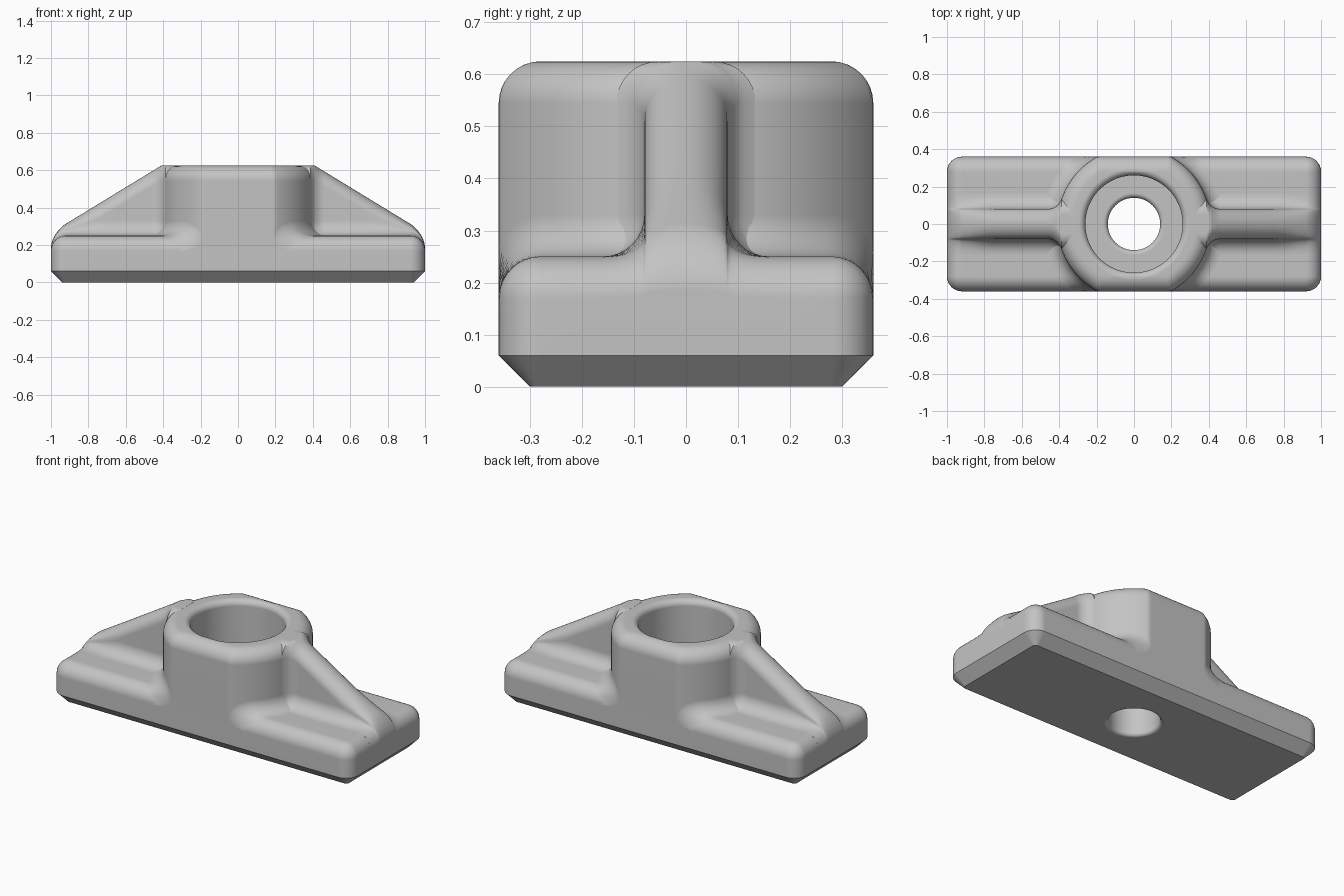
import bpy, bmesh
from math import sin, cos, tan, pi, radians, sqrt

old = bpy.data.objects.get("Cube")
if old:
    bpy.data.objects.remove(old)

grey = bpy.data.materials.new("plain grey")
grey.use_nodes = True
COLOUR = (0.55, 0.55, 0.55, 1)
grey.diffuse_color = COLOUR
grey.node_tree.nodes["Principled BSDF"].inputs["Base Color"].default_value = COLOUR

HALF_X, HALF_Y, TOP, PLATE, R = 1.0, 0.36, 0.625, 0.25, 0.08
BOSS, BORE, HOLE, CHAMFER = 0.41, 0.26, 0.14, 0.06
STEPS = 8


def loft(name, rings, closed=True, caps=False):
    """Skin a list of equal-length point rings into one smooth object."""
    bm = bmesh.new()
    rows = [[bm.verts.new(p) for p in ring] for ring in rings]
    n = len(rows[0])
    for a, b in zip(rows, rows[1:]):
        for i in range(n if closed else n - 1):
            j = (i + 1) % n
            bm.faces.new((a[i], a[j], b[j], b[i]))
    if caps:
        bm.faces.new(rows[0])
        bm.faces.new(rows[-1])
    bmesh.ops.remove_doubles(bm, verts=bm.verts, dist=1e-5)
    bmesh.ops.dissolve_degenerate(bm, edges=bm.edges, dist=1e-5)
    bmesh.ops.recalc_face_normals(bm, faces=bm.faces)
    mesh = bpy.data.meshes.new(name)
    bm.to_mesh(mesh)
    bm.free()
    mesh.materials.append(grey)
    obj = bpy.data.objects.new(name, mesh)
    bpy.context.collection.objects.link(obj)
    bpy.ops.object.select_all(action="DESELECT")
    obj.select_set(True)
    bpy.context.view_layer.objects.active = obj
    bpy.ops.object.shade_smooth_by_angle(angle=radians(35))
    mod = obj.modifiers.new("flat normals", "WEIGHTED_NORMAL")
    mod.keep_sharp = True
    return obj


def quarter(r, steps=STEPS):
    """Pairs (r*(1-cos), r*sin) along a quarter circle."""
    return [(r * (1 - cos(k * pi / 2 / steps)), r * sin(k * pi / 2 / steps))
            for k in range(steps + 1)]


def drop(distance):
    """How far a rounded edge falls at this distance from the outside."""
    t = min(max(R - distance, 0), R)
    return R - sqrt(max(R * R - t * t, 0))


# ---- base plate: rounded rectangle, chamfered below, rounded above
def plate_ring(inset, z):
    hx, hy, r = HALF_X - inset, HALF_Y - inset, max(R - inset, 0.004)
    half = [(hx, -(hy - r) + 2 * (hy - r) * k / 8) for k in range(1, 8)]
    half += [(hx - r + r * cos(k * pi / 16), hy - r + r * sin(k * pi / 16)) for k in range(9)]
    half += [(-HALF_Y * tan(radians(a)), hy) for a in range(-60, 61, 4)]
    half += [(-hx + r - r * sin(k * pi / 16), hy - r + r * cos(k * pi / 16)) for k in range(9)]
    return [(x, y, z) for x, y in half] + [(-x, -y, z) for x, y in half]


def inner_ring(radius, z):
    return [(x * radius / sqrt(x * x + y * y), y * radius / sqrt(x * x + y * y), z)
            for x, y, _ in plate_ring(0, z)]


plate = [inner_ring(HOLE + 0.02, 0), plate_ring(CHAMFER, 0), plate_ring(0, CHAMFER)]
plate += [plate_ring(d, PLATE - R + h) for d, h in quarter(R)]
plate.append(inner_ring(0.31, PLATE))
loft("base_plate", plate)

# ---- boss: flat-sided cylinder with flared foot, counterbore and through hole
COUNT = 192
ANGLES = [2 * pi * (k + 0.5) / COUNT for k in range(COUNT)]


def boss_ring(radius, z, limit=HALF_Y):
    return [(radius * cos(a), max(-limit, min(limit, radius * sin(a))), z) for a in ANGLES]


def foot_ring(d, h):
    return [(x, y, z - drop(HALF_Y - abs(y)))
            for x, y, z in boss_ring(BOSS + d, PLATE + h)]


RIM, EDGE, FLOOR = 0.035, 0.025, 0.25
boss = [foot_ring(R - h, d) for d, h in quarter(R)]
boss += [boss_ring(BOSS - d, TOP - R + h, HALF_Y - d) for d, h in quarter(R)]
boss += [boss_ring(BORE + RIM - h, TOP - d) for d, h in quarter(RIM)]
boss.append(boss_ring(BORE, FLOOR))
boss += [boss_ring(HOLE + EDGE - h, FLOOR - d) for d, h in quarter(EDGE)]
boss += [boss_ring(HOLE + d, 0.02 - h) for d, h in quarter(0.02)]
loft("boss", boss)


# ---- ribs: sloping round-topped webs filleted into plate and boss
def rib_ring(x, side):
    centre = sqrt((BOSS + R) ** 2 - (2 * R) ** 2)
    t = min(max(centre - max(x, centre * BOSS / (BOSS + R)), 0), R)
    width = 2 * R - sqrt(R * R - t * t)
    height = TOP - PLATE - 0.61 * max(x - BOSS, 0)
    s = min(1, height / (2 * R))
    base = PLATE - drop(HALF_X - x)
    # half profile runs from the foot fillet up to the crown
    half = [(width + R - h, base + d * s) for d, h in quarter(R)]
    half += [(width - d, base + height - R * s + h * s) for d, h in quarter(R)]
    foot = [(width + R, base - 0.1)]
    half = foot + half
    points = half + [(-y, z) for y, z in reversed(half)]
    return [(side * x, side * y, z) for y, z in points]


stations = [0.335, 0.36, 0.387] + [0.387 + 0.076 * k / 8 for k in range(1, 9)]
stations += [BOSS, 0.55, 0.65, 0.75, 0.8, 0.84, 0.88]
stations += [HALF_X - R + h for d, h in quarter(R, 10)]
stations = sorted(set(stations))
for label, side in (("left", 1), ("right", -1)):
    loft(label + "_rib", [rib_ring(x, side) for x in stations], caps=True)
